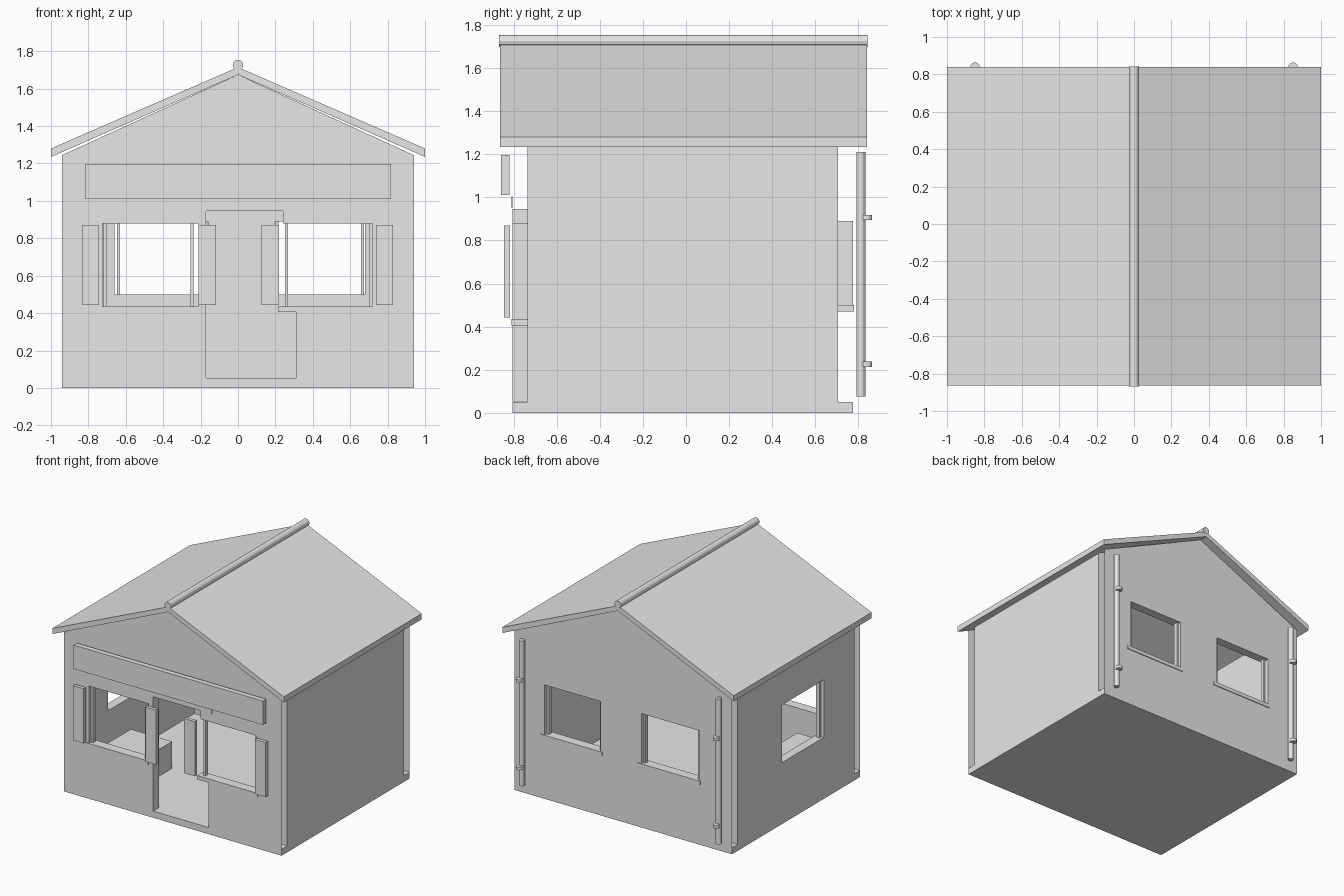
import bpy, bmesh, math
from mathutils import Vector
from mathutils.geometry import tessellate_polygon

if "Cube" in bpy.data.objects:
    bpy.data.objects.remove(bpy.data.objects["Cube"], do_unlink=True)

grey = bpy.data.materials.new("plain grey")
grey.use_nodes = True
grey.diffuse_color = (0.8, 0.8, 0.8, 1)
grey.node_tree.nodes["Principled BSDF"].inputs["Base Color"].default_value = (0.8, 0.8, 0.8, 1)


def finish(name, bm):
    mesh = bpy.data.meshes.new(name)
    bm.to_mesh(mesh)
    bm.free()
    mesh.materials.append(grey)
    obj = bpy.data.objects.new(name, mesh)
    bpy.context.collection.objects.link(obj)
    return obj


def box(name, x, y, z):
    bm = bmesh.new()
    bmesh.ops.create_cube(bm, size=1)
    for v in bm.verts:
        v.co = [lo + (c + 0.5) * (hi - lo) for c, (lo, hi) in zip(v.co, (x, y, z))]
    return finish(name, bm)


def rod(name, centre, radius, length, sides=12, along_y=False):
    bm = bmesh.new()
    bmesh.ops.create_cone(bm, cap_ends=True, segments=sides, radius1=radius,
                          radius2=radius, depth=length)
    obj = finish(name, bm)
    obj.location = centre
    if along_y:
        obj.rotation_euler.x = math.pi / 2
    return obj


def rect(a, b, low, high):
    return [(a, low), (b, low), (b, high), (a, high)]


def wall(name, outline, holes, outer, inner, place):
    """Two thin skins with openings, joined by the reveals of the openings."""
    bm = bmesh.new()
    loops = [outline] + holes
    flat = [Vector((u, w, 0)) for loop in loops for u, w in loop]
    tris = tessellate_polygon([[Vector((u, w, 0)) for u, w in loop] for loop in loops])
    skins = []
    for depth in (outer, inner):
        verts = [bm.verts.new(place(p.x, p.y, depth)) for p in flat]
        for tri in tris:
            bm.faces.new([verts[i] for i in tri])
        skins.append(verts)
    start = len(outline)
    for hole in holes:
        n = len(hole)
        for i in range(n):
            a, b = start + i, start + (i + 1) % n
            bm.faces.new([skins[0][a], skins[0][b], skins[1][b], skins[1][a]])
        start += n
    bmesh.ops.recalc_face_normals(bm, faces=bm.faces[:])
    # Outer skin faces out and inner skin faces in
    out_dir = Vector(place(0, 0, outer)) - Vector(place(0, 0, inner))
    outer_verts = set(skins[0])
    inner_verts = set(skins[1])
    for f in bm.faces:
        facing = f.normal.dot(out_dir)
        if all(v in outer_verts for v in f.verts) and facing < 0:
            f.normal_flip()
        elif all(v in inner_verts for v in f.verts) and facing > 0:
            f.normal_flip()
    return finish(name, bm)


def on_y(u, w, d):
    return (u, d, w)


def on_x(u, w, d):
    return (d, u, w)


HALF, FRONT, FRONT_IN, BACK_IN, BACK = 0.94, -0.805, -0.735, 0.705, 0.775
EAVE, PEAK, FLOOR = 1.245, 1.675, 0.05

# Floor and walls
box("floor", (-HALF, HALF), (FRONT, BACK), (0, FLOOR))
gable = [(-HALF, FLOOR), (HALF, FLOOR), (HALF, EAVE), (0, PEAK), (-HALF, EAVE)]
door_and_window = [(-0.17, 0.052), (0.31, 0.052), (0.31, 0.435), (0.72, 0.435),
                   (0.72, 0.88), (0.24, 0.88), (0.24, 0.945), (-0.17, 0.945)]
wall("front_wall", gable, [rect(-0.725, -0.21, 0.435, 0.88), door_and_window],
     FRONT, FRONT_IN, on_y)
wall("back_wall", gable, [rect(-0.66, -0.16, 0.5, 0.89), rect(0.195, 0.68, 0.5, 0.89)],
     BACK, BACK_IN, on_y)
side = rect(FRONT_IN, BACK_IN, FLOOR, 1.24)
wall("left_wall", side, [], HALF, 0.87, on_x)
wall("right_wall", side, [rect(-0.36, 0.16, 0.48, 0.93)], -HALF, -0.87, on_x)

# Window posts and sills
for x in (-0.72, -0.255, 0.25, 0.7):
    box("front_window_post", (x, x + 0.018), (-0.785, -0.755), (0.435, 0.88))
for x in (-0.648, -0.18, 0.2, 0.657):
    box("back_window_post", (x, x + 0.016), (0.725, 0.755), (0.5, 0.89))
for y in (-0.35, 0.135):
    box("side_window_post", (-0.92, -0.89), (y, y + 0.016), (0.48, 0.93))
for a, b in ((-0.743, -0.208), (0.214, 0.738)):
    box("front_sill", (a, b), (FRONT - 0.006, FRONT_IN), (0.405, 0.435))
for a, b in ((-0.67, -0.125), (0.18, 0.715)):
    box("back_sill", (a, b), (BACK_IN, BACK + 0.006), (0.47, 0.5))

# Shutters, sign board and door lintel
for a, b in ((-0.835, -0.742), (-0.21, -0.117), (0.125, 0.218), (0.738, 0.83)):
    box("shutter", (a, b), (-0.845, -0.817), (0.443, 0.87))
box("sign_board", (-0.818, 0.818), (-0.86, -0.82), (1.01, 1.197))
box("door_lintel", (-0.2, 0.34), (FRONT - 0.006, FRONT), (0.95, 1.005))

# Roof with its ridge pole
profile = [(-1, 1.235), (0, PEAK), (1, 1.235), (1, 1.28), (0, 1.715), (-1, 1.28)]
bm = bmesh.new()
ends = [[bm.verts.new((x, y, z)) for x, z in profile] for y in (-0.863, 0.84)]
for i in range(6):
    j = (i + 1) % 6
    bm.faces.new([ends[0][i], ends[0][j], ends[1][j], ends[1][i]])
for end in ends:
    bm.faces.new([end[i] for i in (0, 1, 4, 5)])
    bm.faces.new([end[i] for i in (1, 2, 3, 4)])
bmesh.ops.recalc_face_normals(bm, faces=bm.faces[:])
finish("roof", bm)
rod("ridge_pole", (0, -0.013, 1.726), 0.028, 1.71, along_y=True)

# Drainpipes with brackets
for x in (-0.85, 0.85):
    rod("drainpipe", (x, 0.812, 0.643), 0.021, 1.135)
    for z in (0.225, 0.907):
        rod("pipe_bracket", (x, 0.838, z), 0.026, 0.024)

# Bench inside
box("bench", (-0.83, -0.473), (-0.7, -0.137), (FLOOR, 0.26))
